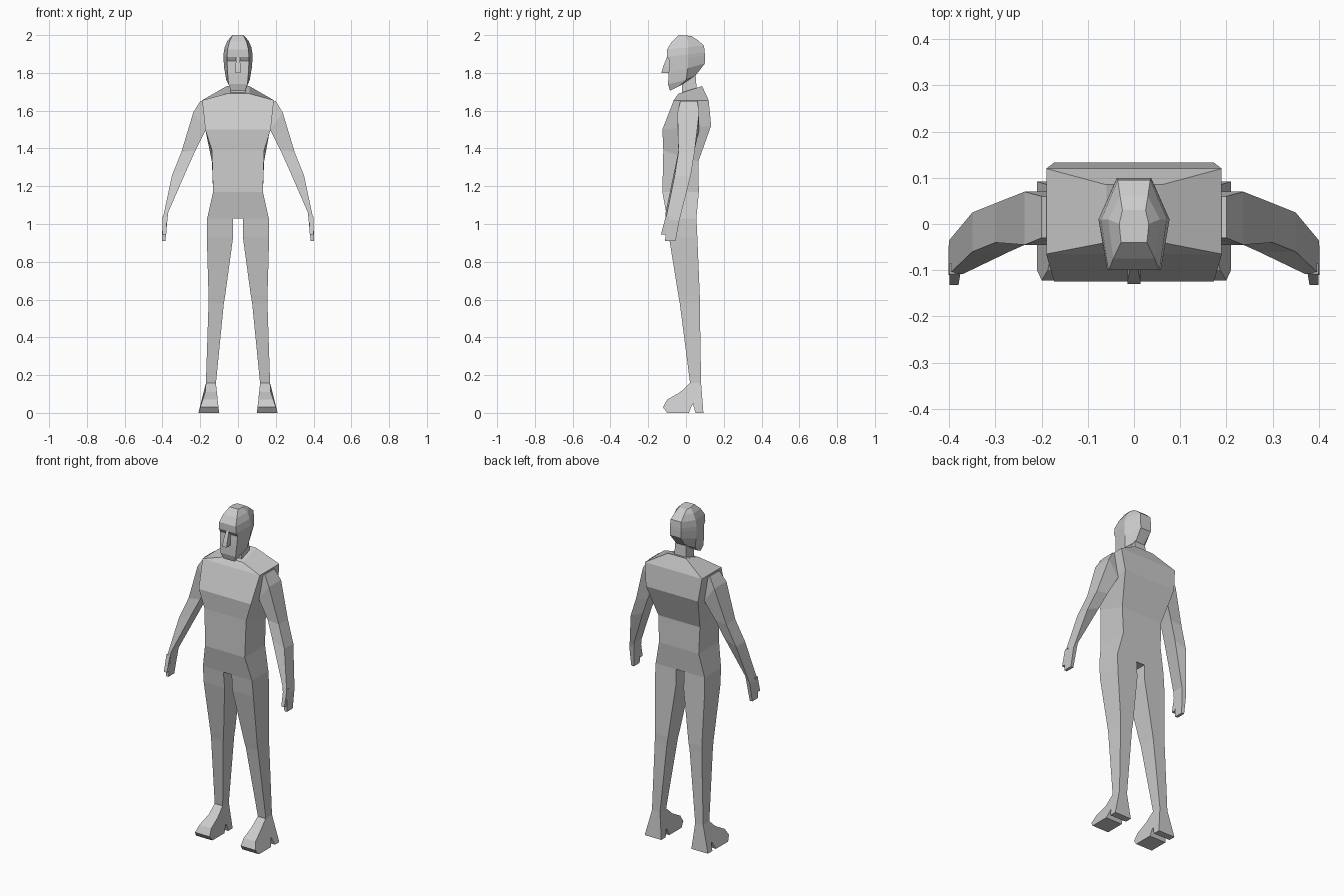
import bpy, bmesh

grey = bpy.data.materials.new("plain grey")
grey.diffuse_color = (0.6, 0.6, 0.6, 1)


def loft(name, rings, mirror=False):
    """Skin a list of equal-length point rings and cap both ends."""
    bm = bmesh.new()
    loops = [[bm.verts.new(p) for p in ring] for ring in rings]
    n = len(loops[0])
    for a, b in zip(loops, loops[1:]):
        for i in range(n):
            j = (i + 1) % n
            bm.faces.new((a[i], a[j], b[j], b[i]))
    bm.faces.new(loops[0])
    bm.faces.new(loops[-1])
    bmesh.ops.recalc_face_normals(bm, faces=bm.faces)
    mesh = bpy.data.meshes.new(name)
    bm.to_mesh(mesh)
    bm.free()
    mesh.materials.append(grey)
    ob = bpy.data.objects.new(name, mesh)
    bpy.context.collection.objects.link(ob)
    if mirror:
        ob.modifiers.new("mirror", 'MIRROR').use_mirror_merge = False
    return ob


def box_ring(x0, x1, yf, yb, zf, zb=None):
    zb = zf if zb is None else zb
    return [(x0, yf, zf), (x1, yf, zf), (x1, yb, zb), (x0, yb, zb)]


# Torso: half width, front y, back y, front z, back z
torso = [(.163, -.10, .055, 1.03, 1.03), (.132, -.125, .068, 1.17, 1.17),
         (.138, -.12, .065, 1.39, 1.33), (.173, -.125, .133, 1.50, 1.52),
         (.19, -.065, .12, 1.655, 1.655), (.06, -.04, .085, 1.69, 1.73)]
loft("torso", [box_ring(-w, w, f, b, zf, zb) for w, f, b, zf, zb in torso])

# Neck
loft("neck", [box_ring(-.04, .04, -.02, .06, 1.67), box_ring(-.035, .035, -.02, .05, 1.80)])

# Head: six-sided rings of front, side and back half widths and depths
head = [(1.705, 1.75, .038, -.085, .045, -.04, .03, .0),
        (1.74, 1.785, .05, -.095, .062, 0, .03, .05),
        (1.80, 1.85, .055, -.092, .073, .01, .035, .10),
        (1.862, 1.89, .058, -.086, .077, .01, .037, .10),
        (1.885, 1.91, .058, -.10, .077, .01, .037, .099),
        (1.925, 1.945, .055, -.10, .071, .01, .035, .095),
        (1.965, 1.975, .045, -.075, .056, .01, .03, .06),
        (2.0, 1.995, .028, -.04, .032, 0, .025, .03)]
rings = []
for zf, zb, wf, yf, ws, ym, wb, yb in head:
    zm = (zf + zb) / 2
    rings.append([(-wf, yf, zf), (wf, yf, zf), (ws, ym, zm),
                  (wb, yb, zb), (-wb, yb, zb), (-ws, ym, zm)])
loft("head", rings)

# Nose
loft("nose", [box_ring(-.014, .014, -.13, -.08, 1.80), box_ring(-.014, .014, -.122, -.08, 1.83),
              box_ring(-.009, .009, -.10, -.08, 1.885)])

# Arms: inner x, z, outer x, z, front y, back y
arm = [(.165, 1.64, .20, 1.65, -.03, .06), (.17, 1.50, .237, 1.59, -.045, .07),
       (.225, 1.39, .30, 1.38, -.04, .045), (.27, 1.29, .35, 1.255, -.06, .025),
       (.37, 1.06, .40, 1.02, -.108, -.035), (.385, .91, .402, .91, -.11, -.055)]
loft("arm", [[(xi, f, zi), (xo, f, zo), (xo, b, zo), (xi, b, zi)]
             for xi, zi, xo, zo, f, b in arm], mirror=True)

# Thumbs
loft("thumb", [box_ring(.376, .40, -.108, -.085, 1.04), box_ring(.38, .40, -.132, -.105, .945)],
     mirror=True)

# Legs: inner x, outer x, front y, back y, z
leg = [(.027, .163, -.10, .055, 1.03), (.026, .165, -.09, .06, .93),
       (.068, .156, -.04, .073, .62), (.075, .156, -.033, .073, .58),
       (.117, .17, .022, .08, .155)]
loft("leg", [box_ring(*r) for r in leg], mirror=True)

# Feet: side profile with an instep notch, tapering toward the ankle
profile = [(-.10, 0), (-.122, .03), (-.10, .07), (-.03, .11), (.02, .157),
           (.08, .157), (.092, 0), (.05, 0), (.036, .05), (.015, 0)]
inner = [(.10 + .017 * z / .157, y, z) for y, z in profile]
outer = [(.21 - .04 * min(1, z / .12), y, z) for y, z in profile]
loft("foot", [inner, outer], mirror=True)
